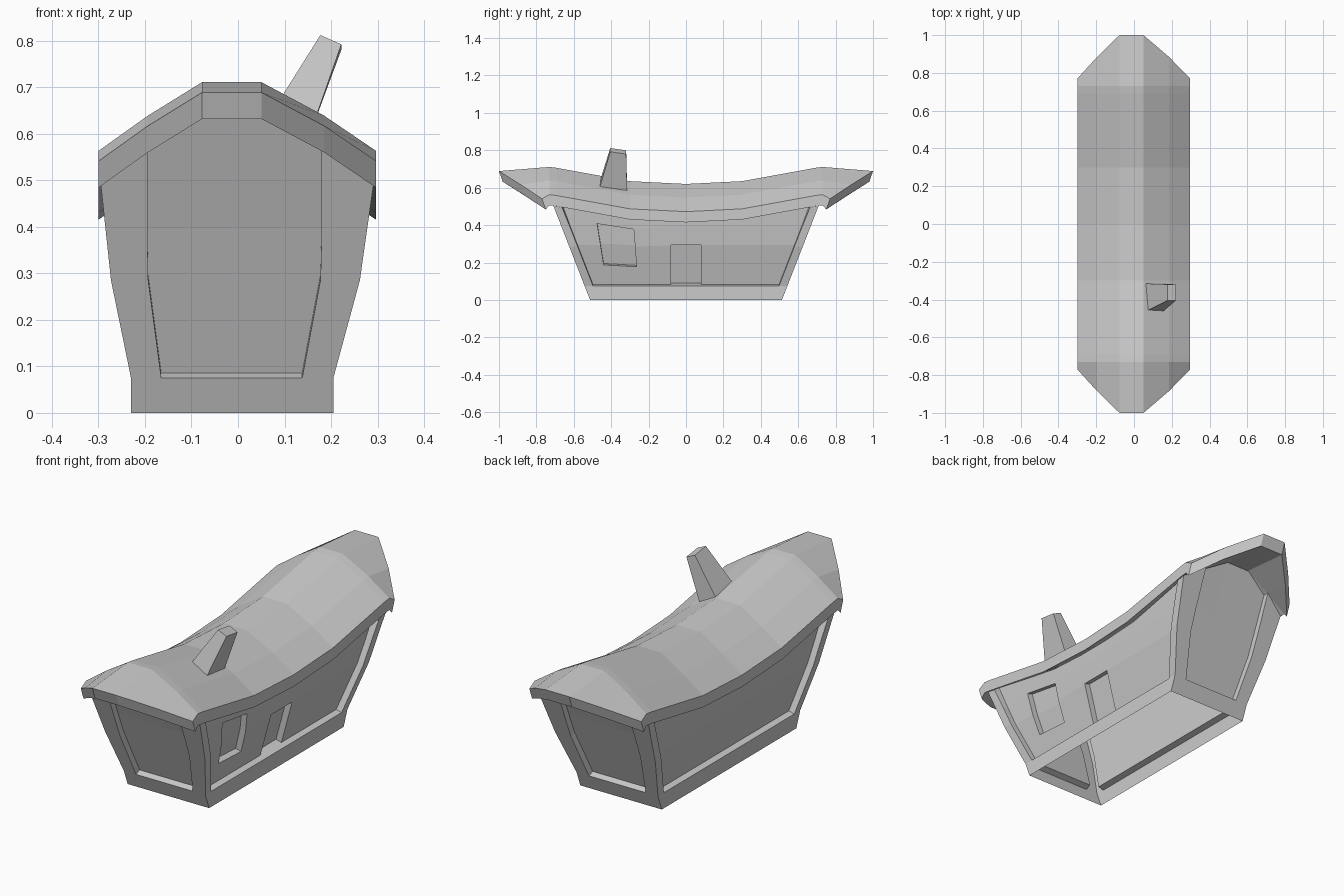
import bpy, bmesh

if "Cube" in bpy.data.objects:
    bpy.data.objects.remove(bpy.data.objects["Cube"])

ROWS = [0, .075, .175, .285, .385, None]      # None = roof line
DEPTH = .03
ROOF_X = [-.30, -.195, -.077, .05, .185, .297]
ROOF_DROP = [.148, .073, 0, 0, .072, .148]
THICK = .057


def lerp(t, pts):
    for (a, va), (b, vb) in zip(pts, pts[1:]):
        if t <= b:
            return va + (vb - va) * (t - a) / (b - a)
    return pts[-1][1]


def ridge(y):
    return lerp(abs(y), [(0, .62), (.3, .635), (.69, .706), (.73, .711), (1, .689)])


def half_len(z):
    return .513 + .39 * z


def wall_x(z, s):
    if s > 0:
        return lerp(z, [(0, .205), (.075, .205), (.285, .262), (.51, .294)])
    return lerp(z, [(0, -.23), (.075, -.23), (.285, -.273), (.51, -.297)])


def make_object(name, bm):
    bmesh.ops.remove_doubles(bm, verts=bm.verts[:], dist=1e-4)
    bmesh.ops.recalc_face_normals(bm, faces=bm.faces[:])
    me = bpy.data.meshes.new(name)
    bm.to_mesh(me)
    bm.free()
    ob = bpy.data.objects.new(name, me)
    bpy.context.collection.objects.link(ob)
    return ob


def quad(bm, pts):
    bm.faces.new([bm.verts.new(p) for p in pts])


def stepped_wall(bm, ncol, level, P):
    """Grid wall; cells sit at recess levels, joined by reveals."""
    nc, nr = ncol - 1, len(ROWS) - 1
    for i in range(nc):
        for j in range(nr):
            a = level(i, j)
            quad(bm, [P(i, j, a), P(i + 1, j, a), P(i + 1, j + 1, a), P(i, j + 1, a)])
            if i + 1 < nc and level(i + 1, j) != a:
                b = level(i + 1, j)
                quad(bm, [P(i + 1, j, a), P(i + 1, j, b), P(i + 1, j + 1, b), P(i + 1, j + 1, a)])
            if j + 1 < nr and level(i, j + 1) != a:
                b = level(i, j + 1)
                quad(bm, [P(i, j + 1, a), P(i + 1, j + 1, a), P(i + 1, j + 1, b), P(i, j + 1, b)])


body = bmesh.new()

# long side walls, the right one with window and door recesses
WINDOW = {(2, 2): (-.44, .18), (2, 3): (-.457, .287), (2, 4): (-.475, .40),
          (3, 2): (-.265, .17), (3, 3): (-.272, .277), (3, 4): (-.28, .37)}
INNER = [-.46, -.275, -.08, .08, .3]
for s in (1, -1):
    def side_point(i, j, lv, s=s):
        z = ROWS[j]
        if i in (0, 1, 7, 8):
            zz = .503 if z is None else z
            y = half_len(zz) - (.045 if i in (1, 7) else 0)
            y = -y if i < 4 else y
        else:
            y = INNER[i - 2]
        if z is None:
            z = ridge(y) - .148 - THICK if i not in (0, 8) else .503
        if s > 0 and (i, j) in WINDOW:
            y, z = WINDOW[i, j]
        up = .7 * DEPTH if ROWS[j] is None else .25 * DEPTH
        return (wall_x(z, s) - s * lv * DEPTH * .97, y, z + lv * up)

    def side_level(i, j, s=s):
        if i in (0, 7) or j == 0:
            return 0
        window = i == 2 and j in (2, 3)
        door = i == 4 and j in (1, 2)
        return 2 if s > 0 and (window or door) else 1
    stepped_wall(body, 9, side_level, side_point)

# end walls with one tall recessed panel each
for s in (1, -1):
    def end_point(i, j, lv, s=s):
        top = ROWS[j] is None
        z = (.503, .577, .65, .65, .577, .503)[i] if top else ROWS[j]
        left = lerp(z, [(0, -.165), (.075, -.165), (.3, -.195)])
        right = lerp(z, [(0, .138), (.075, .138), (.3, .18)])
        x = (wall_x(z, -1), left, -.077, .05, right, wall_x(z, 1))[i]
        y = half_len(z) - lv * DEPTH * .93
        return (x, s * y, z + (0 if top else lv * DEPTH * .36))
    stepped_wall(body, 6, lambda i, j: int(1 <= i <= 3 and j > 0), end_point)
make_object("house_walls", body)

# sagging roof with pointed overhanging ends
roof = bmesh.new()
TIP = [.77, .885, 1, 1, .885, .77]
STATIONS = [None, .73, .69, .3, 0]
rows = [(t, -1) for t in STATIONS] + [(t, 1) for t in STATIONS[-2::-1]]


def roof_vert(c, t, s, under):
    y = TIP[c] - .02 * under if t is None else t
    z = (.689 if t is None else ridge(t)) - ROOF_DROP[c]
    return roof.verts.new((ROOF_X[c], s * y, z - THICK * under))


top, low = [[[roof_vert(c, t, s, u) for c in range(6)] for t, s in rows] for u in (0, 1)]
for g in (top, low):
    for a, b in zip(g, g[1:]):
        for c in range(5):
            roof.faces.new([a[c], a[c + 1], b[c + 1], b[c]])
for r in (0, -1):
    for c in range(5):
        roof.faces.new([top[r][c], top[r][c + 1], low[r][c + 1], low[r][c]])
for c in (0, -1):
    for r in range(len(rows) - 1):
        roof.faces.new([top[r][c], top[r + 1][c], low[r + 1][c], low[r][c]])
make_object("roof", roof)

# leaning tapered chimney
ch = bmesh.new()
bot = [ch.verts.new(p) for p in [(.05, -.468, .61), (.148, -.468, .58),
                                 (.148, -.315, .58), (.05, -.315, .61)]]
cap = [ch.verts.new(p) for p in [(.177, -.405, .812), (.222, -.405, .792),
                                 (.222, -.32, .78), (.177, -.32, .80)]]
ch.faces.new(bot)
ch.faces.new(cap)
for k in range(4):
    n = (k + 1) % 4
    ch.faces.new([bot[k], bot[n], cap[n], cap[k]])
make_object("chimney", ch)
